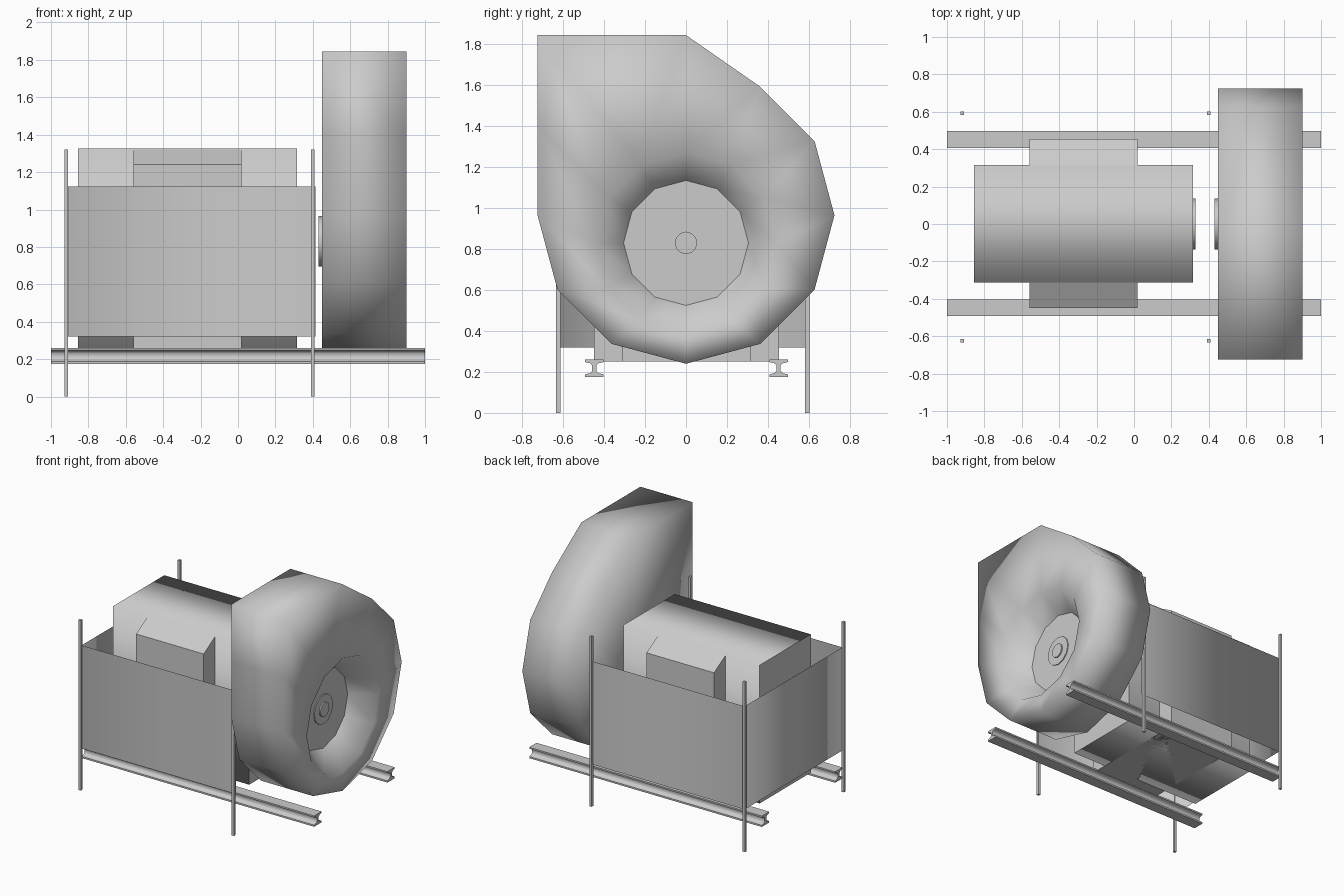
import bpy, bmesh
from math import sin, cos, pi
from mathutils import Vector

if "Cube" in bpy.data.objects:
    bpy.data.objects.remove(bpy.data.objects["Cube"])


def finish(bm, name, sharp=()):
    """Turn a bmesh into a smooth shaded object with chosen crisp edges."""
    bmesh.ops.recalc_face_normals(bm, faces=bm.faces[:])
    for f in bm.faces:
        f.smooth = True
    for e in sharp:
        e.smooth = False
    me = bpy.data.meshes.new(name)
    bm.to_mesh(me)
    bm.free()
    ob = bpy.data.objects.new(name, me)
    bpy.context.collection.objects.link(ob)
    return ob


def ring(bm, pts, x):
    return [bm.verts.new((x, y, z)) for y, z in pts]


def bridge(bm, a, b):
    n = len(a)
    for i in range(n):
        bm.faces.new((a[i], a[(i + 1) % n], b[(i + 1) % n], b[i]))


def circle(r, n=12, cy=0.0, cz=0.83):
    return [(cy + r * cos(2 * pi * i / n), cz + r * sin(2 * pi * i / n)) for i in range(n)]


def extrude_x(name, pts, x0, x1, all_sharp=False):
    """Extrude a y-z profile along x, end caps crisp."""
    bm = bmesh.new()
    a, b = ring(bm, pts, x0), ring(bm, pts, x1)
    bridge(bm, a, b)
    caps = [bm.faces.new(a), bm.faces.new(b)]
    sharp = bm.edges[:] if all_sharp else [e for f in caps for e in f.edges]
    return finish(bm, name, sharp)


# base rails: I-beam section
half = [(0.045, 0.26), (0.045, 0.248), (0.02, 0.242), (0.01, 0.232),
        (0.01, 0.205), (0.02, 0.194), (0.045, 0.188), (0.045, 0.175)]
section = half + [(-y, z) for y, z in reversed(half)]
for name, y0 in (("front_rail", -0.448), ("back_rail", 0.452)):
    ob = extrude_x(name, [(y + y0, z) for y, z in section], -1, 1)
    ob.select_set(True)
    bpy.context.view_layer.objects.active = ob
    bpy.ops.object.shade_smooth_by_angle(angle=0.9)
    ob.select_set(False)

# motor: long housing and wider side casing with sloped shoulders
extrude_x("motor_housing", [(-0.312, 0.25), (0.316, 0.25), (0.316, 1.325), (-0.312, 1.325)],
          -0.855, 0.315)
extrude_x("motor_side_casing",
          [(-0.45, 0.25), (0.455, 0.25), (0.455, 1.24), (0.316, 1.32),
           (-0.312, 1.32), (-0.45, 1.24)], -0.56, 0.02, True)
extrude_x("motor_boss", circle(0.135), 0.30, 0.33)

# fan scroll: 12-sided volute with square outlet corner and recessed inlet
R, cz = 0.725, 0.965
outline = [(y, z) for y, z in circle(R, 12, 0, cz)]
outline[3] = (0, 1.845)
outline[4] = (-R, 1.845)
outline[5] = (-R, 1.40)
bm = bmesh.new()
back = ring(bm, outline, 0.45)
front = ring(bm, outline, 0.90)
lip = ring(bm, circle(0.44), 0.90)
throat = ring(bm, circle(0.305), 0.73)
back_ring = ring(bm, circle(0.135), 0.45)
bm.faces.new(back_ring)
bridge(bm, back_ring, back)
bridge(bm, back, front)
bridge(bm, front, lip)
bridge(bm, lip, throat)
disc = bm.faces.new(throat)
finish(bm, "fan_scroll", list(disc.edges))
extrude_x("fan_back_boss", circle(0.135), 0.43, 0.46)
extrude_x("impeller_hub", circle(0.115), 0.72, 0.737)
extrude_x("shaft_end", circle(0.055), 0.72, 0.747)

# sheet guard wrapped around three sides of the motor
bm = bmesh.new()
path = [(0.415, -0.618), (-0.912, -0.618), (-0.912, 0.583), (0.415, 0.583)]
low = [bm.verts.new((x, y, 0.32)) for x, y in path]
top = [bm.verts.new((x, y, 1.122)) for x, y in path]
for i in range(3):
    bm.faces.new((low[i], low[i + 1], top[i + 1], top[i]))
finish(bm, "guard_sheet")

# guard posts
for side, y in (("front", -0.624), ("back", 0.592)):
    for end, x in (("left", -0.918), ("right", 0.40)):
        w = 0.01
        extrude_x(f"{side}_{end}_post",
                  [(y - w, 0), (y + w, 0), (y + w, 1.322), (y - w, 1.322)], x - w, x + w, True)
